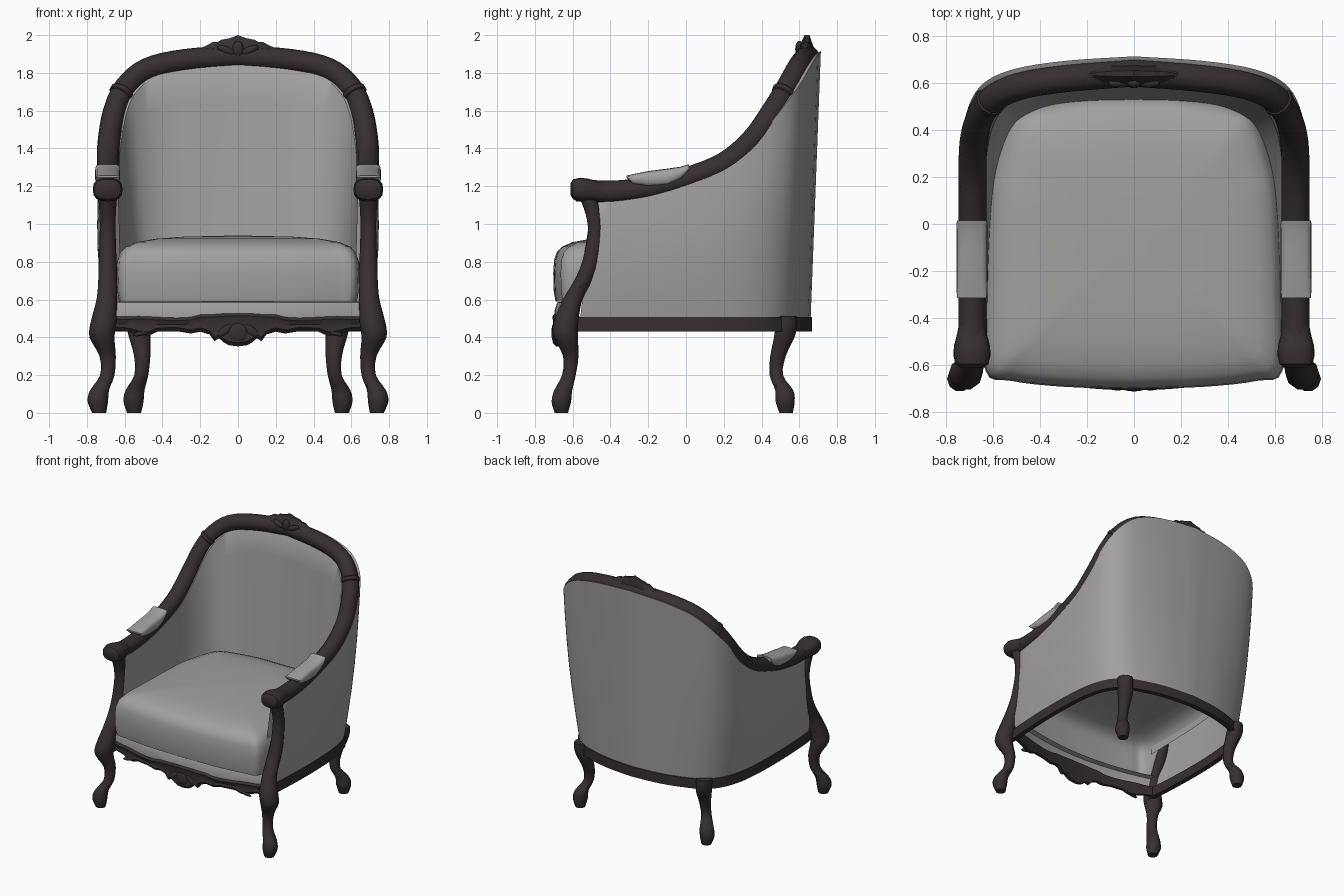
import bpy, bmesh, math
from mathutils import Vector, Matrix

if "Cube" in bpy.data.objects:
    bpy.data.objects.remove(bpy.data.objects["Cube"])

def material(name, rgb):
    m = bpy.data.materials.new(name)
    m.diffuse_color = (*rgb, 1)
    m.use_nodes = True
    m.node_tree.nodes["Principled BSDF"].inputs["Base Color"].default_value = m.diffuse_color
    return m

WOOD = material("dark_wood", (0.037, 0.028, 0.029))
FABRIC = material("grey_fabric", (0.36, 0.355, 0.345))
X, Y, Z = Vector((1, 0, 0)), Vector((0, 1, 0)), Vector((0, 0, 1))

def finish(name, bm, mat, angle=40):
    bmesh.ops.recalc_face_normals(bm, faces=bm.faces)
    me = bpy.data.meshes.new(name)
    bm.to_mesh(me)
    bm.free()
    me.materials.append(mat)
    ob = bpy.data.objects.new(name, me)
    bpy.context.collection.objects.link(ob)
    bpy.ops.object.select_all(action='DESELECT')
    ob.select_set(True)
    bpy.context.view_layer.objects.active = ob
    bpy.ops.object.shade_smooth_by_angle(angle=math.radians(angle))

def skin(name, rings, mat, wrap=True, caps=(0, -1), angle=40):
    """Surface through a row of equal-length rings."""
    bm = bmesh.new()
    vs = [[bm.verts.new(p) for p in r] for r in rings]
    n = len(vs[0])
    for a, b in zip(vs, vs[1:]):
        for i in range(n if wrap else n - 1):
            j = (i + 1) % n
            bm.faces.new((a[i], a[j], b[j], b[i]))
    for c in caps:
        bm.faces.new(vs[c])
    finish(name, bm, mat, angle)

def circle(c, u, v, r, n=12):
    return [c + (u * math.cos(math.tau * k / n) + v * math.sin(math.tau * k / n)) * r
            for k in range(n)]

def smooth(pts, k=4):
    """Catmull-Rom resampling of a point list."""
    p = [Vector(q) for q in pts]
    p = [2 * p[0] - p[1]] + p + [2 * p[-1] - p[-2]]
    out = []
    for a, b, c, d in zip(p, p[1:], p[2:], p[3:]):
        out += [0.5 * (2 * b + (c - a) * t + (2 * a - 5 * b + 4 * c - d) * t * t
                       + (3 * b - a - 3 * c + d) * t ** 3) for t in (s / k for s in range(k))]
    return out + [p[-2]]

def mirrored(half):
    """Half path ending on x = 0, continued to the other side."""
    return half + [Vector((-h.x, *h[1:])) for h in half[-2::-1]]

def lookup(table, x):
    for (x0, *a), (x1, *b) in zip(table, table[1:]):
        if x <= x1:
            return [u + (v - u) * (x - x0) / (x1 - x0) for u, v in zip(a, b)]
    return table[-1][1:]

def block(name, x, sections, mat, ex, ez):
    """Rounded block along y; sections hold y, half width, bottom z, top z."""
    rings = []
    for y, w, lo, hi in sections:
        rings.append([(x + w * math.copysign(abs(p.x) ** ex, p.x), y, (lo + hi) / 2
                       + (hi - lo) / 2 * math.copysign(abs(p.z) ** ez, p.z))
                      for p in circle(Vector(), X, Z, 1, 16)])
    skin(name, rings, mat)

# Arm and crest rail, one round sweep, with carved collars at the shoulders
rail = [(.688, -.58, 1.18), (.688, -.4, 1.17), (.688, -.2, 1.19), (.688, 0, 1.24),
        (.688, .2, 1.32), (.683, .35, 1.445), (.655, .46, 1.60), (.598, .535, 1.722),
        (.48, .59, 1.82), (.28, .622, 1.867), (0, .645, 1.887)]
path = mirrored(smooth(rail))
rings, collars, up = [], [], Z
for i, p in enumerate(path):
    t = (path[min(i + 1, len(path) - 1)] - path[max(i - 1, 0)]).normalized()
    side = t.cross(up).normalized()
    up = side.cross(t)
    rings.append(circle(p, side, up, .0595))
    if i in (27, len(path) - 28):
        collars.append([circle(p + t * h, side, up, r) for h, r in
                        ((-.02, .056), (-.012, .066), (.012, .066), (.02, .056))])
skin("arm_and_crest_rail", rings, WOOD)
for label, c in zip(("right", "left"), collars):
    skin(f"rail_collar_{label}", c, WOOD)

# Upholstered shell: outer wall, over the rail core, down the inner wall
outer_top = [(.70, -.49, 1.15), (.715, -.4, 1.15), (.725, -.2, 1.17), (.735, 0, 1.22),
             (.737, .2, 1.305), (.732, .36, 1.43), (.705, .5, 1.60), (.64, .60, 1.735),
             (.51, .66, 1.838), (.29, .695, 1.892), (0, .714, 1.915)]
outer_low = [(.68, -.56), (.69, -.45), (.70, -.22), (.70, 0), (.69, .18), (.665, .33),
             (.615, .45), (.53, .54), (.40, .595), (.22, .64), (0, .66)]
inner_top = [(.635, -.49, 1.15), (.635, -.4, 1.14), (.635, -.2, 1.16), (.635, 0, 1.21),
             (.633, .2, 1.29), (.622, .33, 1.41), (.595, .43, 1.57), (.545, .50, 1.69),
             (.44, .56, 1.78), (.27, .59, 1.825), (0, .605, 1.84)]
inner_low = [(.625, -.55), (.625, -.45), (.62, -.22), (.61, 0), (.592, .18), (.565, .3),
             (.515, .41), (.445, .467), (.345, .505), (.2, .52), (0, .525)]
ot, it = mirrored(smooth(outer_top)), mirrored(smooth(inner_top))
ol = mirrored(smooth([(x, y, .5) for x, y in outer_low]))
il = mirrored(smooth([(x, y, .77) for x, y in inner_low]))
cols = []
for a, b, r, c, d in zip(ol, ot, path, it, il):
    wall = [a.lerp(b, t / 6) for t in range(7)]
    for k, w in enumerate(wall):                      # slight belly at the sides
        w.x *= 1 + .035 * math.sin(math.pi * k / 6)
    cols.append(wall + [r] + [c.lerp(d, t / 6) for t in range(7)])
skin("upholstered_shell", cols, FABRIC, wrap=False, caps=())

# Base rail under the shell, running into the front legs
ends = [Vector((.685, -.62, .5))], [Vector((.63, -.62, .5))]
cols = []
for p, q in zip(mirrored(ends[0] + ol[:41]), mirrored(ends[1] + il[:41])):
    n = Vector((p.x - q.x, p.y - q.y, 0)).normalized()
    cols.append([(*(p + n * o).xy, z) for o, z in
                 ((.008, .43), (.008, .507), (-.03, .507), (-.03, .43))])
skin("base_rail", cols, WOOD)

# Cabriole legs: x, y, z, radius
front = [(.735, -.66, 0, .037), (.742, -.66, .06, .054), (.733, -.65, .12, .05),
         (.692, -.62, .2, .038), (.69, -.61, .3, .043), (.72, -.635, .4, .066),
         (.712, -.635, .48, .068), (.695, -.6, .6, .054), (.69, -.545, .7, .05),
         (.69, -.505, .8, .047), (.69, -.48, .95, .042), (.69, -.49, 1.05, .043),
         (.69, -.52, 1.15, .05)]
back = [(.55, .53, 0, .037), (.553, .525, .06, .053), (.545, .52, .12, .05),
        (.512, .478, .2, .037), (.507, .487, .3, .043), (.52, .52, .4, .057),
        (.53, .53, .46, .06), (.53, .53, .512, .06)]
for side, s in (("right", 1), ("left", -1)):
    for label, leg in (("front_leg", front), ("back_leg", back)):
        skin(f"{label}_{side}", [circle(Vector((s * x, y, z)), X, Y, r, 10)
                                 for x, y, z, r in smooth(leg, 3)], WOOD)
    # Scrolled hand rest and padded arm cover
    block(f"hand_rest_{side}", s * .69, [
        (-.612, .045, 1.155, 1.215), (-.597, .07, 1.13, 1.237), (-.56, .079, 1.12, 1.245),
        (-.52, .077, 1.12, 1.24), (-.47, .064, 1.118, 1.228), (-.43, .056, 1.12, 1.22)],
        WOOD, .8, .75)
    block(f"arm_pad_{side}", s * .69, [
        (-.315, .063, 1.245, 1.256), (-.28, .066, 1.21, 1.264), (-.2, .066, 1.195, 1.28),
        (-.1, .066, 1.20, 1.293), (-.03, .066, 1.235, 1.303), (0, .066, 1.265, 1.312),
        (.015, .063, 1.285, 1.316)], FABRIC, .5, .7)

# Seat cushion, open below: deep at the front, tucked into the walls elsewhere
half = [(0, -.70, 0), (.3, -.69, 0), (.52, -.665, 0), (.63, -.62, 0), (.632, -.3, 0),
        (.615, .1, 0), (.585, .25, 0), (.53, .42, 0), (.455, .485, 0), (.2, .535, 0), (0, .54, 0)]
outline = smooth(half)
outline += [Vector((-p.x, p.y, 0)) for p in outline[-2:0:-1]]
rings = [[(p.x * f, -.08 + (p.y + .08) * f, z if p.y < -.5 or z > .81 else .81 + (z - .81) * .15)
          for p in outline]
         for f, z in ((.985, .59), (1, .64), (1.005, .74), (.997, .81), (.975, .85), (.93, .88),
                      (.84, .904), (.68, .922), (.45, .933), (.1, .938))]
skin("seat_cushion", rings, FABRIC, caps=(-1,), angle=60)

# Upholstered strip below the cushion, and carved apron: x, bottom z, top z
table = [(0, .352, .527), (.06, .36, .527), (.10, .395, .525), (.125, .38, .522),
         (.15, .415, .522), (.20, .43, .52), (.25, .42, .507), (.32, .432, .503),
         (.43, .43, .507), (.47, .408, .51), (.53, .415, .512), (.58, .43, .51), (.66, .435, .51)]
strip, apron = [], []
for x in (k * .025 for k in range(-26, 27)):
    (lo, hi), y = lookup(table, abs(x)), -.692 + .10 * (x / .65) ** 2
    strip.append([(x, y, .49), (x, y - .004, .54), (x, y + .01, .585), (x, y + .05, .592)])
    apron.append([(x, y + .005, lo), (x, y - .014, lo + .02), (x, y - .006, (lo + hi) / 2),
                  (x, y - .016, hi - .015), (x, y - .002, hi), (x, y + .03, hi), (x, y + .03, lo)])
skin("seat_front_strip", strip, FABRIC, wrap=False, caps=())
skin("carved_apron", apron, WOOD)

# Crest carving: x, bottom z, top z, half depth
table = [(0, 1.875, 2.0, .045), (.03, 1.875, 1.988, .045), (.05, 1.885, 1.982, .042),
         (.09, 1.895, 1.975, .04), (.105, 1.90, 1.963, .036), (.135, 1.905, 1.964, .032),
         (.155, 1.913, 1.95, .025), (.19, 1.922, 1.935, .012)]
cols = []
for k in range(-19, 20):
    lo, hi, d = lookup(table, abs(k) * .01)
    cols.append([(k * .01, .635 + o * d, lo + (hi - lo) * f) for o, f in
                 ((-.8, 0), (-1, .4), (-.15, 1), (.4, 1), (1, .4), (.8, 0))])
skin("crest_carving", cols, WOOD)

# Raised leaves on the apron and the crest: location, radii, tilt
items = [((0, -.695, .425), (.055, .018, .055), 0), ((0, .60, 1.925), (.03, .022, .045), 0)]
for s in (1, -1):
    items += [((s * .07, -.695, .435), (.05, .014, .022), s * .7),
              ((s * .50, -.632, .425), (.06, .016, .014), s * .25),
              ((s * .06, .60, 1.92), (.055, .02, .02), s * -.4)]
bm = bmesh.new()
for loc, rad, tilt in items:
    m = Matrix.Translation(loc) @ Matrix.Rotation(tilt, 4, 'Y') @ Matrix.Diagonal((*rad, 1))
    bmesh.ops.create_uvsphere(bm, u_segments=14, v_segments=8, radius=1, matrix=m)
finish("carved_leaves", bm, WOOD)
